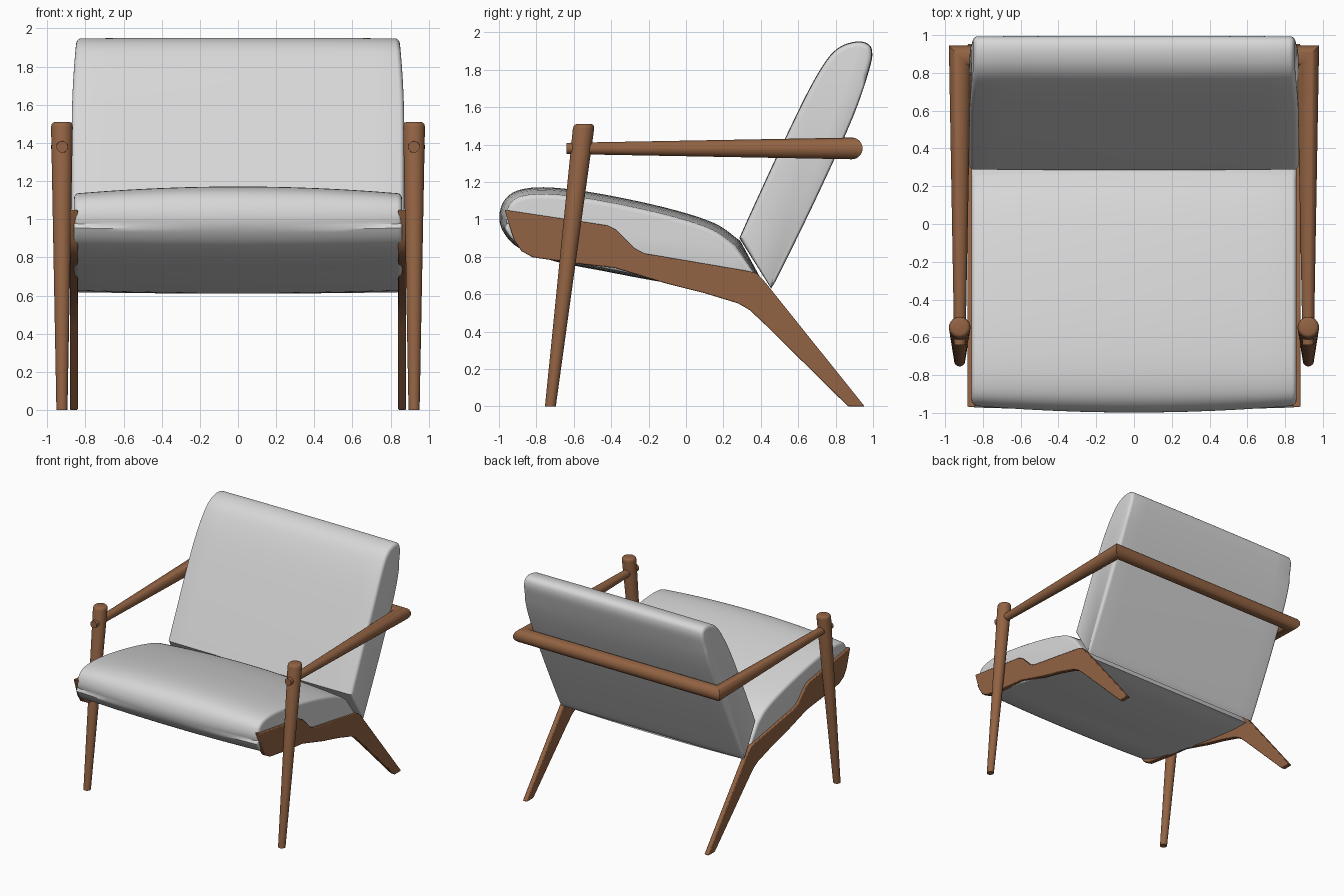
import bpy, bmesh, math
from mathutils import Vector

if "Cube" in bpy.data.objects:
    bpy.data.objects.remove(bpy.data.objects["Cube"])


def material(name, rgb):
    m = bpy.data.materials.new(name)
    m.diffuse_color = (*rgb, 1)
    m.use_nodes = True
    m.node_tree.nodes["Principled BSDF"].inputs["Base Color"].default_value = m.diffuse_color
    return m


wood = material("brown wood", (0.29, 0.125, 0.056))
fabric = material("light grey fabric", (0.68, 0.68, 0.68))


def loft(name, rings, mat, angle=35, bevel=0):
    """Skin a row of equal rings and cap both ends."""
    bm = bmesh.new()
    rows = [[bm.verts.new(p) for p in r] for r in rings]
    n = len(rows[0])
    for a, b in zip(rows, rows[1:]):
        for i in range(n):
            j = (i + 1) % n
            bm.faces.new((a[i], a[j], b[j], b[i]))
    bm.faces.new(rows[0])
    bm.faces.new(rows[-1])
    bmesh.ops.recalc_face_normals(bm, faces=bm.faces[:])
    me = bpy.data.meshes.new(name)
    bm.to_mesh(me)
    bm.free()
    me.materials.append(mat)
    ob = bpy.data.objects.new(name, me)
    bpy.context.collection.objects.link(ob)
    if bevel:
        mod = ob.modifiers.new("soft edges", 'BEVEL')
        mod.width, mod.segments = bevel, 2
    bpy.ops.object.select_all(action='DESELECT')
    ob.select_set(True)
    bpy.context.view_layer.objects.active = ob
    bpy.ops.object.shade_smooth_by_angle(angle=math.radians(angle))
    return ob


def smooth(pts, steps=5):
    """Open Catmull-Rom curve through the points."""
    p = [Vector(q) for q in pts]
    p = [2 * p[0] - p[1]] + p + [2 * p[-1] - p[-2]]
    out = []
    for a, b, c, d in zip(p, p[1:], p[2:], p[3:]):
        for k in range(steps):
            t = k / steps
            out.append(0.5 * (2 * b + (c - a) * t + (2 * a - 5 * b + 4 * c - d) * t * t
                              + (3 * b - a - 3 * c + d) * t ** 3))
    return out + [p[-2]]


def cushion(name, prof, half, crown, shape=lambda z: 1.0):
    """Side profile (clockwise from the right) swept over x, with crown and rounded ends."""
    n = len(prof)
    normals = []
    for i in range(n):
        t = ((prof[i] - prof[i - 1]).normalized() + (prof[(i + 1) % n] - prof[i]).normalized()).normalized()
        normals.append(Vector((-t.y, t.x)))
    flat = half - 0.025
    side = [(flat * k / 6, crown * (k / 6) ** 2) for k in range(7)]
    side += [(half - 0.025 + 0.025 * math.sin(a), crown + 0.028 * (1 - math.cos(a)))
             for a in (math.pi / 8 * k for k in range(1, 5))]
    rings = []
    for x, d in [(-x, d) for x, d in reversed(side[1:])] + side:
        ring = []
        for p, nm in zip(prof, normals):
            q = p - nm * d * (0.4 if nm.y < -0.3 else 1)
            ring.append((x * shape(q.y), q.x, q.y))
        rings.append(ring)
    return loft(name, rings, fabric)


# Seat cushion: domed top and nose, straight slanted back joint
seat = smooth([(0.44, 0.61), (0.25, 0.615), (-0.1, 0.66), (-0.45, 0.725), (-0.7, 0.775),
               (-0.89, 0.845), (-0.975, 0.93), (-0.998, 1.02), (-0.965, 1.11), (-0.88, 1.16),
               (-0.72, 1.17), (-0.45, 1.135), (-0.1, 1.06), (0.15, 0.98), (0.29, 0.885)])
cushion("seat_cushion", seat, 0.86, 0.035)

# Back cushion: leaning, with rounded top
back = smooth([(0.455, 0.63), (0.285, 0.9)], 2)
back += smooth([(0.285, 0.9), (0.35, 1.045), (0.5, 1.37), (0.65, 1.68), (0.75, 1.85), (0.82, 1.92),
                (0.9, 1.949), (0.965, 1.943), (0.995, 1.9), (0.98, 1.8), (0.89, 1.54),
                (0.7, 1.12), (0.5, 0.71), (0.455, 0.63)])[1:-1]
cushion("back_cushion", back, 0.872, 0.003,
        lambda z: 1 - 0.03 * max(0, (z - 1.45) / 0.5) ** 2)

# Side rails that bend down into the rear legs
rail = [(-0.97, 1.05), (-0.55, 0.987), (-0.42, 0.967), (-0.375, 0.945), (-0.275, 0.845),
        (-0.225, 0.818), (0.34, 0.722), (0.375, 0.712), (0.41, 0.68), (0.955, 0), (0.866, 0),
        (0.42, 0.44), (0.34, 0.515), (0.28, 0.55), (0.1, 0.605), (-0.1, 0.655), (-0.38, 0.74),
        (-0.6, 0.765), (-0.82, 0.797), (-0.88, 0.83), (-0.92, 0.89)]
for s, tag in ((-1, "left"), (1, "right")):
    loft("side_rail_rear_leg_" + tag,
         [[(s * x, y, z) for y, z in rail] for x in (0.84, 0.882)], wood, 30, 0.006)

# Front legs: tapered, leaning posts with a softened top
N = 32
circle = [(math.cos(2 * math.pi * k / N), math.sin(2 * math.pi * k / N)) for k in range(N)]
for s, tag in ((-1, "left"), (1, "right")):
    rings = []
    for z, r in ((0, 0.029), (1.485, 0.057), (1.499, 0.054), (1.507, 0.047), (1.51, 0.038)):
        y = -0.725 + 0.18 * z / 1.51
        rings.append([(s * 0.923 + r * c, y + r * d, z) for c, d in circle])
    loft("front_leg_" + tag, rings, wood, 40)

# Arm frame: two tapered arms mitred into the bar behind the back
def arm_ring(s, y, r, corner=False):
    return [(s * (0.922 + r * c), y + (r * c if corner else 0), 1.379 + r * d) for c, d in circle]


loft("arm_and_back_bar",
     [arm_ring(-1, -0.64, 0.03), arm_ring(-1, 0.886, 0.058, True),
      arm_ring(1, 0.886, 0.058, True), arm_ring(1, -0.64, 0.03)], wood, 40)
